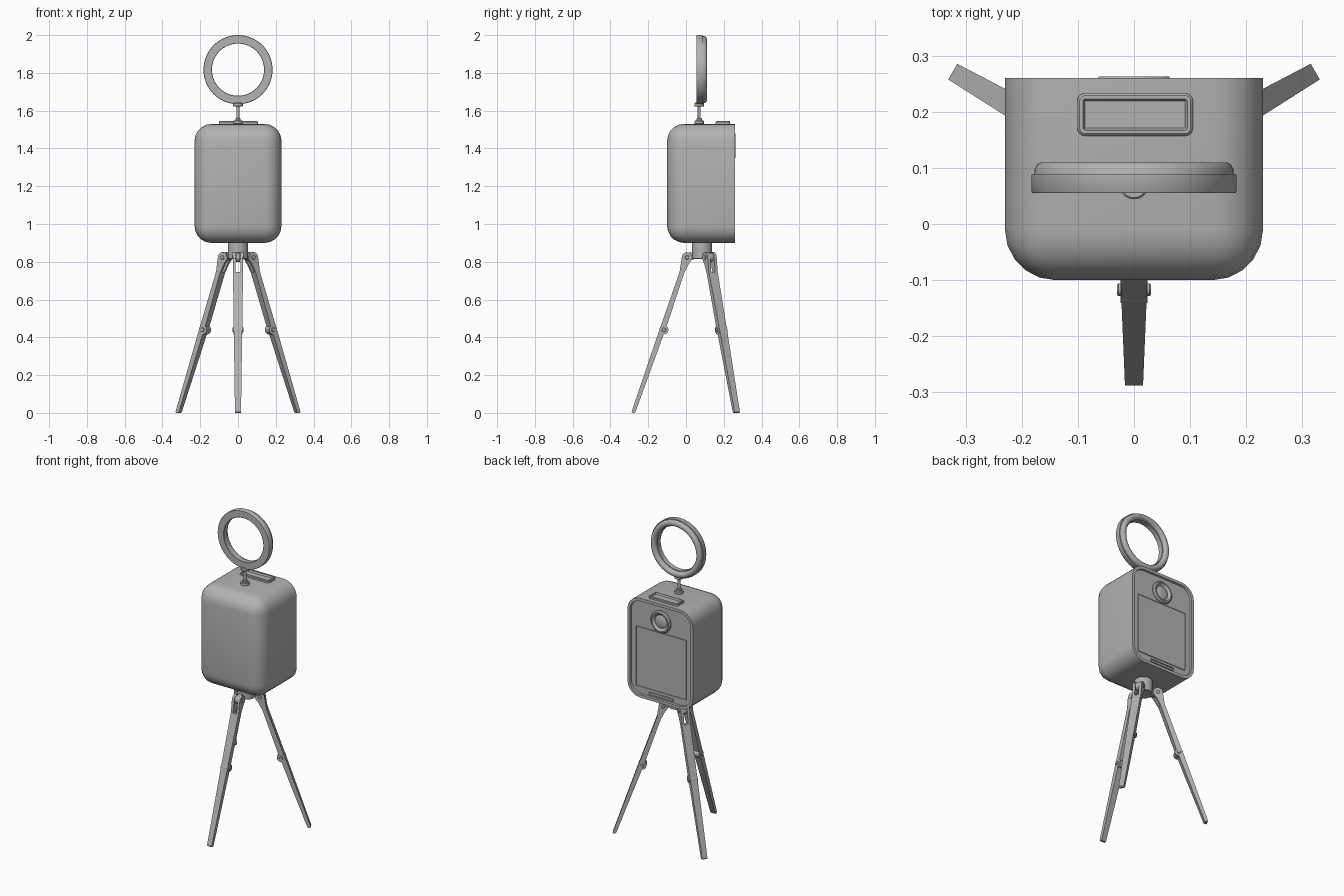
import bpy, bmesh, math
from mathutils import Matrix, Vector

cube = bpy.data.objects.get("Cube")
if cube:
    bpy.data.objects.remove(cube, do_unlink=True)

grey = bpy.data.materials.new("plain grey")
GREY = (0.45, 0.45, 0.45, 1)
grey.use_nodes = True
grey.diffuse_color = GREY
grey.node_tree.nodes["Principled BSDF"].inputs["Base Color"].default_value = GREY

AXIS_Y = 0.085      # y of the tripod axis
BACK = 0.26         # y of the rear of the housing
TO_BACK = Matrix.Rotation(-math.pi / 2, 4, 'X')   # turns +z to +y


def finish(name, bm, matrix=None, angle=35):
    bmesh.ops.recalc_face_normals(bm, faces=bm.faces[:])
    mesh = bpy.data.meshes.new(name)
    if matrix:
        bm.transform(matrix)
    bm.to_mesh(mesh)
    bm.free()
    mesh.materials.append(grey)
    obj = bpy.data.objects.new(name, mesh)
    bpy.context.collection.objects.link(obj)
    bpy.ops.object.select_all(action='DESELECT')
    obj.select_set(True)
    bpy.context.view_layer.objects.active = obj
    bpy.ops.object.shade_smooth_by_angle(angle=math.radians(angle))
    return obj


def lathe(name, profile, matrix, closed=False, steps=48):
    """Spin (radius, height) points around local z."""
    bm = bmesh.new()
    verts = [bm.verts.new((r, 0, h)) for r, h in profile]
    edges = [bm.edges.new(p) for p in zip(verts, verts[1:])]
    if closed:
        edges.append(bm.edges.new((verts[-1], verts[0])))
    bmesh.ops.spin(bm, geom=verts + edges, axis=(0, 0, 1), cent=(0, 0, 0),
                   angle=2 * math.pi, steps=steps)
    bmesh.ops.remove_doubles(bm, verts=bm.verts[:], dist=0.00005)
    return finish(name, bm, matrix)


def cylinder(name, radius, low, high, matrix, bevel=0.003, steps=32):
    return lathe(name, [(0, low), (radius - bevel, low), (radius, low + bevel),
                        (radius, high - bevel), (radius - bevel, high), (0, high)],
                 matrix, steps=steps)


def rounded_outline(w, h, r, steps=5):
    """Corner points of a rounded rectangle with half sizes w and h."""
    pts = []
    for k, (sx, sy) in enumerate(((1, 1), (-1, 1), (-1, -1), (1, -1))):
        for i in range(steps + 1):
            a = (k + i / steps) * math.pi / 2
            pts.append((sx * (w - r) + r * math.cos(a), sy * (h - r) + r * math.sin(a)))
    return pts


def plate(name, w, h, r, depth, matrix, rim=0, sink=0, bevel=0):
    """Rounded plate on local z = 0, with an optional sunken middle."""
    bm = bmesh.new()
    face = bm.faces.new([bm.verts.new((x, y, 0)) for x, y in rounded_outline(w, h, r)])
    out = bmesh.ops.extrude_face_region(bm, geom=[face])["geom"]
    bmesh.ops.translate(bm, vec=(0, 0, depth - bevel),
                        verts=[g for g in out if isinstance(g, bmesh.types.BMVert)])
    top = [g for g in out if isinstance(g, bmesh.types.BMFace)]

    def step(thickness, dz):
        bmesh.ops.inset_region(bm, faces=top, thickness=thickness, use_even_offset=True)
        bmesh.ops.translate(bm, vec=(0, 0, dz), verts=list(top[0].verts))
    if bevel:
        step(bevel, bevel)
    if rim:
        step(rim - 2 * bevel, 0)
        step(max(bevel, 0.0005), -sink)
    return finish(name, bm, matrix)


# Housing: rounded everywhere except the open rear rim
bm = bmesh.new()
size = Vector((0.46, 0.36, 0.63))
bmesh.ops.create_cube(bm, size=1, matrix=Matrix.Translation((0, 0.08, 1.215)) @ Matrix.Diagonal((*size, 1)))
bmesh.ops.bevel(bm, geom=[e for e in bm.edges if min(v.co.y for v in e.verts) < 0],
                offset=0.09, segments=5, profile=0.5, affect='EDGES')
rear = [max(bm.faces, key=lambda f: f.calc_center_median().y)]
bmesh.ops.inset_region(bm, faces=rear, thickness=0.018, use_even_offset=True)
bmesh.ops.inset_region(bm, faces=rear, thickness=0.002, use_even_offset=True)
bmesh.ops.translate(bm, vec=(0, -0.012, 0), verts=list(rear[0].verts))
finish("housing", bm)


def on_back(z, y=BACK - 0.012):
    return Matrix.Translation((0, y, z)) @ TO_BACK


# Rear panel details: screen, lens and slot
plate("screen", 0.178, 0.19, 0.006, 0.005, on_back(1.153), rim=0.004, sink=0.003)
plate("print_slot", 0.085, 0.010, 0.006, 0.006, on_back(0.937), rim=0.004, sink=0.005)
lathe("lens_ring", [(0.070, 0), (0.069, 0.008), (0.062, 0.015), (0.055, 0.015),
                    (0.048, 0.010), (0.042, 0.002)], on_back(1.414))
lathe("lens_glass", [(0.043, 0.002), (0.034, 0.006), (0.018, 0.009), (0, 0.010)], on_back(1.414))

# Recessed frame on the top
plate("top_frame", 0.103, 0.038, 0.014, 0.014, Matrix.Translation((0.002, 0.195, 1.53)),
      rim=0.014, sink=0.01, bevel=0.004)

# Ring lamp with a flat front flange and a rounded rear
ring_at = Matrix.Translation((0, 0, 1.817)) @ TO_BACK
lathe("ring_lamp_front", [(0.140, 0.055), (0.181, 0.055), (0.183, 0.058), (0.183, 0.088),
                          (0.138, 0.088), (0.138, 0.057)], ring_at, closed=True, steps=64)
lathe("ring_lamp_back", [(0.178, 0.086), (0.177, 0.098), (0.173, 0.106), (0.166, 0.110),
                         (0.154, 0.110), (0.147, 0.106), (0.143, 0.098), (0.142, 0.086)],
      ring_at, closed=True, steps=64)

# Lamp stem
stem_at = Matrix.Translation((0, 0.07, 0))
cylinder("lamp_stem_base", 0.025, 1.528, 1.548, stem_at)
cylinder("lamp_stem_collar", 0.014, 1.545, 1.56, stem_at)
cylinder("lamp_stem", 0.008, 1.53, 1.63, stem_at, 0.001)
cylinder("lamp_stem_mount", 0.026, 1.622, 1.642, stem_at)

# Tripod hub
cylinder("tripod_hub", 0.053, 0.815, 0.905, Matrix.Translation((0, AXIS_Y, 0)))


def slab(name, profile, width, matrix):
    """Extrude a (radius, z) side profile; width(z) gives its two tangential limits."""
    bm = bmesh.new()
    sides = [[bm.verts.new((r, width(z)[k], z)) for r, z in profile] for k in (0, 1)]
    for side in sides:
        bm.faces.new(side)
    n = len(profile)
    for i in range(n):
        j = (i + 1) % n
        bm.faces.new((sides[0][i], sides[0][j], sides[1][j], sides[1][i]))
    return finish(name, bm, matrix)


def arc(r, z, radius, start, end, steps=8):
    angles = [math.radians(start + (end - start) * i / steps) for i in range(steps + 1)]
    return [(r + radius * math.cos(a), z + radius * math.sin(a)) for a in angles]


def half_width(z):
    return 0.016 + 0.012 * z / 0.84


PIVOT, KNEE = (0.079, 0.823), (0.202, 0.44)
head = arc(*PIVOT, 0.028, 10, 200)
prong = head + [(0.072, 0.785), (0.092, 0.745), (0.119, 0.745)]
upper = [(0.119, 0.747), (0.092, 0.747), (0.108, 0.70), (0.190, 0.45), (0.222, 0.45)]
lower = [(0.222, 0.452), (0.190, 0.452), (0.352, 0.006), (0.357, 0), (0.369, 0), (0.373, 0.006)]
knuckle = arc(*KNEE, 0.024, 0, 350, 20)
lug = [(0.04, 0.85)] + arc(*PIVOT, 0.024, 90, -90) + [(0.04, 0.815)]

# Three legs around the hub
for label, degrees in (("front", -90), ("left", 30), ("right", 150)):
    at = Matrix.Translation((0, AXIS_Y, 0)) @ Matrix.Rotation(math.radians(degrees), 4, 'Z')
    slab(label + "_leg_hub_lug", lug, lambda z: (-0.011, 0.011), at)
    for end, sign in (("a", -1), ("b", 1)):
        slab(f"{label}_leg_prong_{end}", prong,
             lambda z: (sign * 0.012, sign * half_width(z)), at)
    slab(label + "_leg_upper", upper, lambda z: (-half_width(z), half_width(z)), at)
    slab(label + "_leg_lower", lower, lambda z: (-half_width(z), half_width(z)), at)
    slab(label + "_leg_knuckle", knuckle, lambda z: (-0.024, 0.024), at)
    # Bolts through the hinge and the knee
    for part, (r, z), length in (("hinge", PIVOT, 0.031), ("knee", KNEE, 0.030)):
        cylinder(f"{label}_leg_{part}_bolt", 0.011, -length, length,
                 at @ Matrix.Translation((r, 0, z)) @ TO_BACK, 0.002, 16)
